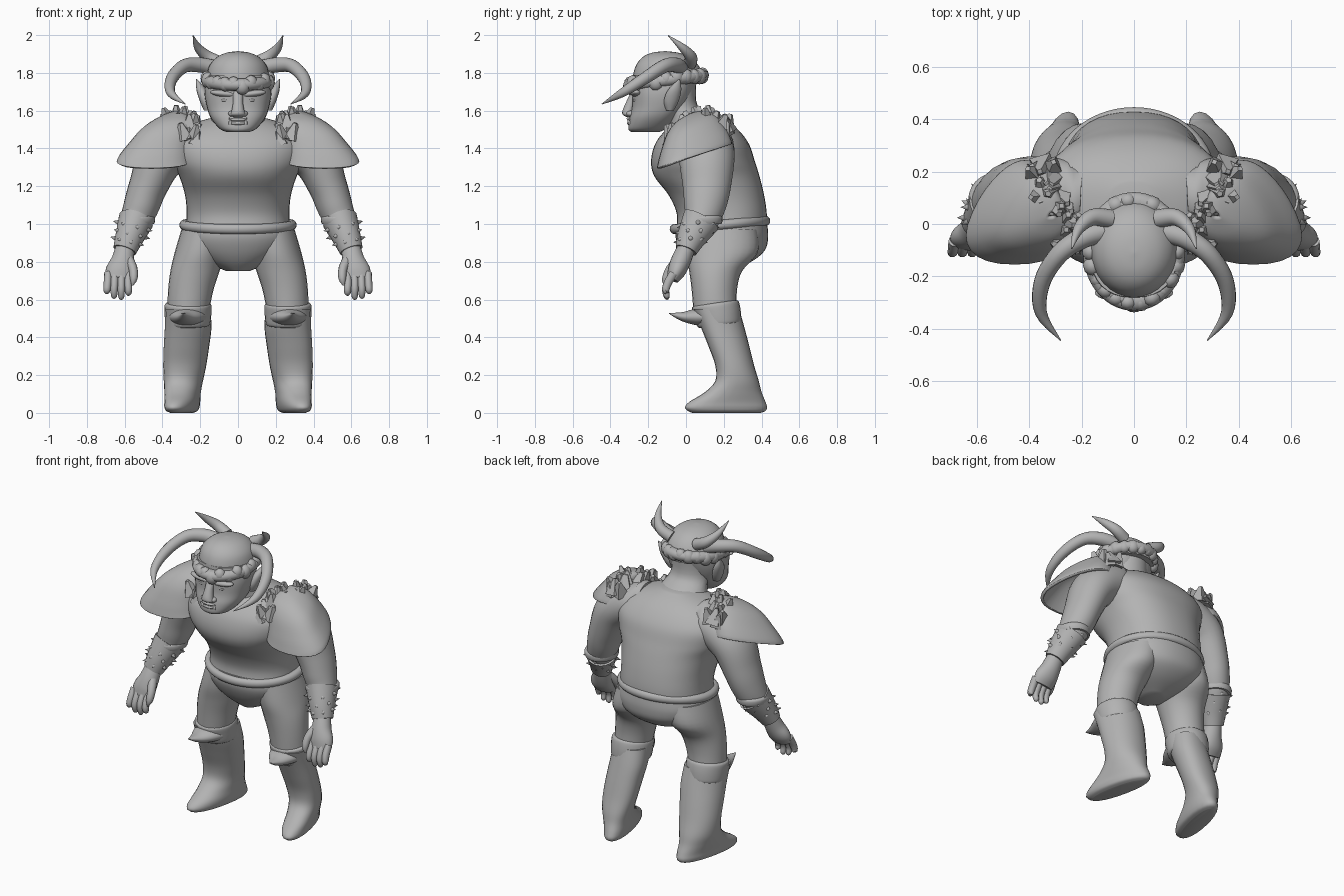
import bpy, bmesh, math, random
from mathutils import Vector, Matrix

cube = bpy.data.objects.get("Cube")
if cube:
    bpy.data.objects.remove(cube)
random.seed(4)

grey = bpy.data.materials.new("plain grey")
grey.use_nodes = True
tone = (0.45, 0.45, 0.45, 1)
grey.diffuse_color = tone
grey.node_tree.nodes["Principled BSDF"].inputs["Base Color"].default_value = tone


def finish(name, bm, mirror=False, smooth=True, shell=0):
    """Turn a bmesh into a named object, optionally hollow and mirrored."""
    bmesh.ops.recalc_face_normals(bm, faces=bm.faces)
    mesh = bpy.data.meshes.new(name)
    bm.to_mesh(mesh)
    bm.free()
    mesh.materials.append(grey)
    for face in mesh.polygons:
        face.use_smooth = smooth
    if smooth:
        mesh.set_sharp_from_angle(angle=math.radians(55))
    ob = bpy.data.objects.new(name, mesh)
    bpy.context.collection.objects.link(ob)
    if shell:
        ob.modifiers.new("shell", "SOLIDIFY").thickness = shell
    if mirror:
        ob.modifiers.new("mirror", "MIRROR")


def spline(points, steps):
    """Smooth interpolation through tuples of any length."""
    out = []
    last = len(points) - 1
    for i in range(last):
        p, q, r, s = (points[min(max(k, 0), last)] for k in range(i - 1, i + 3))
        for j in range(steps):
            t = j / steps
            out.append([b + t / 2 * (c - a + t * (2 * a - 5 * b + 4 * c - d + t * (3 * (b - c) + d - a)))
                        for a, b, c, d in zip(p, q, r, s)])
    return out + [list(points[-1])]


def add_loft(bm, rings, sides=24, ref=None, power=2, shear=0, slope=0, taper=0, cap=True, steps=5):
    """Skin elliptical rings (x, y, z, a, b); level rings unless ref is given."""
    rings = spline(rings, steps)
    loops = []
    for i, (x, y, z, a, b) in enumerate(rings):
        u, v = Vector((1, 0, 0)), Vector((-shear, 1, slope))
        if ref:
            before, after = rings[max(i - 1, 0)], rings[min(i + 1, len(rings) - 1)]
            t = (Vector(after[:3]) - Vector(before[:3])).normalized()
            u = Vector(ref)
            u = (u - t * u.dot(t)).normalized()
            v = t.cross(u)
        loop = []
        for k in range(sides):
            ang = math.tau * k / sides
            c, s = math.cos(ang), math.sin(ang)
            c, s = (math.copysign(abs(w) ** (2 / power), w) for w in (c, s))
            c *= 1 - taper * s
            loop.append(bm.verts.new(Vector((x, y, z)) + u * c * max(a, .001) + v * s * max(b, .001)))
        loops.append(loop)
    for low, high in zip(loops, loops[1:]):
        for k in range(sides):
            n = (k + 1) % sides
            bm.faces.new((low[k], low[n], high[n], high[k]))
    if cap:
        bm.faces.new(loops[0])
        bm.faces.new(loops[-1])


def loft(name, rings, mirror=False, shell=0, **options):
    bm = bmesh.new()
    add_loft(bm, rings, **options)
    finish(name, bm, mirror, shell=shell)


def spike(bm, pos, direction, radius, length, sides, top=0):
    turn = Vector(direction).to_track_quat("Z", "Y").to_matrix().to_4x4()
    place = Matrix.Translation(pos) @ turn @ Matrix.Translation((0, 0, length / 2))
    bmesh.ops.create_cone(bm, cap_ends=True, segments=sides, radius1=radius,
                          radius2=top, depth=length, matrix=place)


def blob(name, pos, size, mirror=False, tilt=0):
    bm = bmesh.new()
    place = Matrix.Translation(pos) @ Matrix.Rotation(tilt, 4, "Y") @ Matrix.Diagonal((*size, 1))
    bmesh.ops.create_uvsphere(bm, u_segments=20, v_segments=12, radius=1, matrix=place)
    finish(name, bm, mirror)


def ring_band(name, pos, a, b, thick, tilt):
    """Closed tube around an upright axis, higher at the back."""
    bpy.ops.mesh.primitive_torus_add(major_segments=56, minor_segments=12, major_radius=a,
                                     minor_radius=thick, location=pos, rotation=(tilt, 0, 0))
    ob = bpy.context.object
    ob.name = name
    ob.scale.y = b / a
    ob.data.materials.append(grey)
    bpy.ops.object.shade_smooth()


# Trunk
loft("torso", [(0, .185, .96, .28, .24), (0, .19, 1.05, .272, .238), (0, .162, 1.15, .28, .252),
               (0, .112, 1.25, .31, .278), (0, .09, 1.33, .35, .275), (0, .085, 1.42, .365, .25),
               (0, .085, 1.49, .31, .2), (0, .085, 1.54, .215, .14), (0, .08, 1.575, .09, .08)],
     sides=40, power=2.3)
loft("pelvis", [(0, .188, 1.0, .285, .242), (0, .19, .93, .295, .245), (0, .195, .86, .26, .222),
                (0, .18, .8, .175, .165), (0, .15, .75, .06, .08)], sides=40, power=2.2)
ring_band("belt", (0, .18, .995), .285, .245, .026, .09)

# Legs and boots
loft("thigh", [(.17, .19, .97, .13, .19), (.2, .19, .85, .135, .19), (.228, .157, .75, .13, .14),
               (.25, .15, .65, .12, .12), (.265, .155, .53, .11, .115)], True)
loft("boot", [(.265, .16, .55, .115, .122), (.264, .195, .45, .12, .115), (.273, .228, .35, .117, .108),
              (.282, .258, .25, .111, .103), (.289, .27, .17, .1, .115), (.293, .25, .11, .09, .15),
              (.295, .22, .06, .083, .2), (.297, .212, .03, .078, .217), (.297, .215, .01, .068, .205),
              (.297, .215, 0, .045, .18)], True, power=2.2, shear=.21)
loft("boot_cuff", [(.265, .18, .465, .113, .11), (.265, .175, .48, .12, .118), (.265, .165, .53, .124, .124),
                   (.265, .155, .572, .123, .124), (.265, .155, .582, .108, .108)], True, slope=.14)
loft("cuff_point", [(.268, .11, .51, .105, .05), (.274, .045, .508, .08, .042), (.282, -.02, .51, .042, .024),
                    (.29, -.09, .527, .002, .002)], True, ref=(1, 0, 0))

# Arms, bracers and hands
arm = [(.2, .1, 1.42, .13, .14), (.3, .105, 1.41, .13, .148), (.41, .11, 1.34, .123, .147),
       (.475, .11, 1.2, .103, .128), (.51, .1, 1.1, .095, .112), (.54, .08, 1.02, .084, .092),
       (.575, .03, .93, .066, .068), (.6, 0, .86, .052, .048)]
loft("arm", arm, True, ref=(1, 0, 0))
cuff = arm[5:]
loft("bracer", [(x, y, z, a + .01, b + .01) for x, y, z, a, b in cuff], True, ref=(1, 0, 0))
x, y, z, a, b = cuff[0]
loft("bracer_rim", [(x - .004, y + .008, z + d, a + g, b + g)
                    for d, g in ((-.02, .008), (-.005, .013), (.015, .013), (.025, .003))],
     True, ref=(1, 0, 0), steps=3)
studs = bmesh.new()
for row, t in enumerate((.2, .45, .7)):
    x, y, z, a, b = (p + (q - p) * t for p, q in zip(cuff[0], cuff[2]))
    for k in range(7):
        ang = math.tau * (k + row / 2) / 7
        out = Vector((math.cos(ang), math.sin(ang), .25 * math.cos(ang)))
        foot = Vector((x + a * out.x, y + b * out.y, z + a * out.z))
        spike(studs, foot, out, .015, .034, 8)
finish("bracer_studs", studs, True)
loft("palm", [(.597, .005, .88, .05, .046), (.61, -.025, .81, .06, .052), (.627, -.05, .75, .074, .048),
              (.633, -.072, .705, .066, .032)], True, ref=(1, 0, 0))
hand = bmesh.new()
for k, tip in enumerate((.62, .6, .605, .635)):
    x = .58 + .036 * k
    add_loft(hand, [(x, -.065, .74, .021, .024), (x + .002, -.095, .69, .021, .023),
                    (x + .002 * k, -.108, .65, .019, .02), (x + .002 * k, -.1, tip + .01, .015, .015),
                    (x + .002 * k, -.096, tip, .003, .003)], sides=10, ref=(1, 0, 0), steps=3)
add_loft(hand, [(.585, -.03, .82, .03, .028), (.556, -.08, .765, .024, .026), (.552, -.108, .71, .02, .02),
                (.56, -.115, .675, .004, .004)], sides=10, ref=(1, 0, 0), steps=3)
finish("fingers", hand, True)

# Shoulder armour, wide in front and narrow behind, with a rocky crest
loft("shoulder_pad", [(.432, .045, 1.36, .186, .2), (.428, .045, 1.385, .179, .194),
                      (.408, .042, 1.44, .156, .175), (.372, .035, 1.52, .12, .135),
                      (.333, .035, 1.57, .072, .085), (.315, .035, 1.59, .01, .01)],
     True, shell=.018, slope=.32, shear=.12, taper=.35, cap=False, sides=32, power=2.3)
shards = bmesh.new()
path = [(.25, -.07, 1.47), (.27, -.01, 1.545), (.305, .07, 1.58), (.325, .15, 1.575), (.335, .22, 1.53)]
for x, y, z in spline(path, 7):
    side = random.uniform(-.045, .045)
    pos = (x + side, y + random.uniform(-.02, .02), z - .04 - abs(side) / 3)
    lean = (side * 9, random.uniform(-.5, .5), 1)
    spike(shards, pos, lean, random.uniform(.045, .06), random.uniform(.07, .095), random.choice((4, 5)), .012)
finish("shoulder_shards", shards, True, smooth=False)

# Neck and head
loft("neck", [(0, .075, 1.47, .2, .16), (0, .02, 1.56, .14, .125), (0, -.045, 1.63, .118, .105),
              (0, -.06, 1.76, .12, .115)])
loft("head", [(0, -.215, 1.487, .06, .075), (0, -.205, 1.505, .098, .1), (0, -.172, 1.56, .143, .128),
              (0, -.142, 1.62, .165, .144), (0, -.125, 1.7, .177, .16), (0, -.11, 1.79, .165, .17)],
     sides=32, power=2.35)
blob("muzzle", (0, -.25, 1.54), (.085, .055, .045))
blob("lower_lip", (0, -.292, 1.533), (.045, .02, .011))
blob("upper_lip", (0, -.292, 1.552), (.05, .02, .01))
blob("brow", (.075, -.262, 1.69), (.075, .03, .018), True, -.12)
blob("eye", (.068, -.262, 1.655), (.024, .018, .01), True)
loft("nose", [(0, -.265, 1.71, .03, .02), (0, -.29, 1.65, .026, .025), (0, -.306, 1.6, .034, .03),
              (0, -.304, 1.578, .04, .03), (0, -.295, 1.565, .022, .016)], sides=16)
blob("nostril", (.03, -.292, 1.584), (.022, .025, .016), True)
tusks = bmesh.new()
spike(tusks, (.04, -.295, 1.53), (.15, -.5, .8), .011, .04, 8)
finish("tusk", tusks, True)
loft("ear", [(.158, -.085, 1.6, .022, .02), (.172, -.078, 1.65, .03, .04), (.193, -.06, 1.71, .027, .036),
             (.22, -.035, 1.768, .002, .003)], True, sides=14)

# Horned cap with a lumpy fur band
loft("cap", [(0, -.095, 1.74, .165, .185), (0, -.095, 1.79, .165, .185), (0, -.1, 1.845, .148, .162),
             (0, -.105, 1.885, .11, .122), (0, -.11, 1.907, .06, .068), (0, -.11, 1.915, .004, .004)], sides=32)
ring_band("fur_band", (0, -.105, 1.762), .162, .19, .033, .13)
fur = bmesh.new()
for k in range(22):
    ang = math.tau * k / 22
    y = .195 * math.sin(ang)
    pos = (.165 * math.cos(ang), y - .105, 1.762 + .13 * y + random.uniform(-.012, .012))
    size = random.uniform(.034, .041)
    place = Matrix.Translation(pos) @ Matrix.Rotation(ang, 4, "Z") @ Matrix.Diagonal((.9, 1, 1.1, 1))
    bmesh.ops.create_icosphere(fur, subdivisions=2, radius=size, matrix=place)
finish("fur_tufts", fur)
loft("long_horn", [(.12, -.03, 1.825, .042, .042), (.2, -.055, 1.842, .04, .04),
                   (.285, -.115, 1.836, .036, .036), (.35, -.22, 1.77, .032, .032),
                   (.355, -.34, 1.693, .023, .023), (.28, -.445, 1.635, .002, .002)],
     True, ref=(0, 0, 1), sides=16)
loft("short_horn", [(.09, .02, 1.85, .036, .036), (.16, .025, 1.885, .032, .032),
                    (.212, -.02, 1.935, .021, .021), (.238, -.095, 1.998, .002, .002)],
     True, ref=(0, 0, 1), sides=16)
